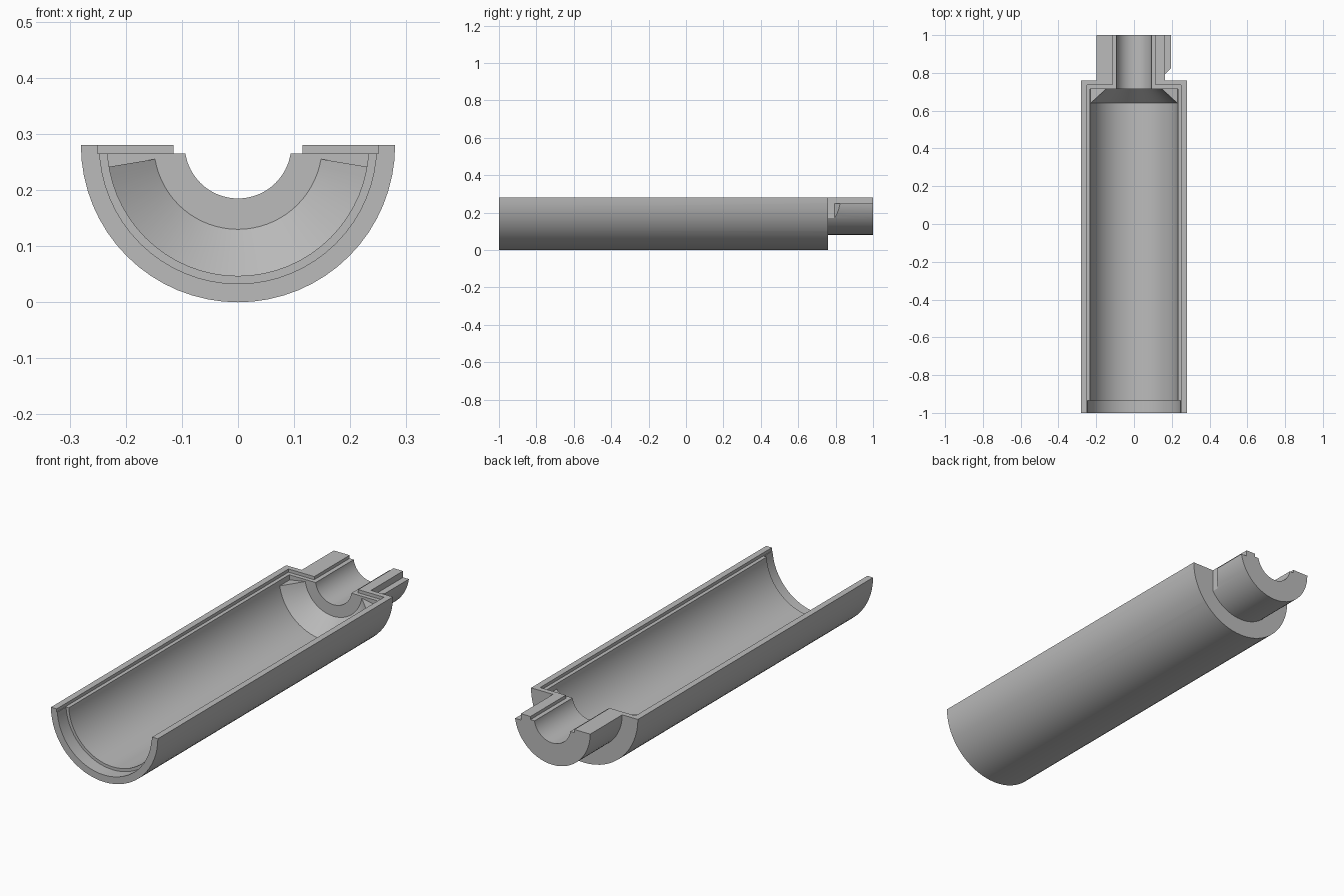
import bpy
import bmesh
from math import cos, sin, radians

AXIS_Z = 0.28   # height of the shell's centre line
SEGMENTS = 32   # facets in a half turn

cube = bpy.data.objects.get("Cube")
if cube:
    bpy.data.objects.remove(cube, do_unlink=True)

grey = bpy.data.materials.new("plain grey")
grey.use_nodes = True
colour = (0.5, 0.5, 0.5, 1)
grey.diffuse_color = colour
grey.node_tree.nodes["Principled BSDF"].inputs["Base Color"].default_value = colour


def finish(name, bm):
    bmesh.ops.recalc_face_normals(bm, faces=bm.faces)
    mesh = bpy.data.meshes.new(name)
    bm.to_mesh(mesh)
    bm.free()
    mesh.materials.append(grey)
    obj = bpy.data.objects.new(name, mesh)
    bpy.context.collection.objects.link(obj)
    return obj


def trough(name, profile, start=0):
    """Sweep a closed (radius, y) profile under the centre line."""
    bm = bmesh.new()
    rings = []
    for i in range(SEGMENTS + 1):
        a = radians(start + (180 - 2 * start) * i / SEGMENTS)
        rings.append([bm.verts.new((r * cos(a), y, AXIS_Z - r * sin(a)))
                      for r, y in profile])
    n = len(profile)
    for ring, following in zip(rings, rings[1:]):
        for j in range(n):
            k = (j + 1) % n
            bm.faces.new((ring[j], ring[k], following[k], following[j]))
    bm.faces.new(rings[0])
    bm.faces.new(rings[-1])
    return finish(name, bm)


def prism(name, outline, bottom, top=0.4):
    """Extrude an (x, y) outline upwards."""
    bm = bmesh.new()
    face = bm.faces.new([bm.verts.new((x, y, bottom)) for x, y in outline])
    extruded = bmesh.ops.extrude_face_region(bm, geom=[face])["geom"]
    bmesh.ops.translate(bm, vec=(0, 0, top - bottom),
                        verts=[v for v in extruded if isinstance(v, bmesh.types.BMVert)])
    return finish(name, bm)


def rectangle(x0, x1, y0, y1):
    return [(x0, y0), (x1, y0), (x1, y1), (x0, y1)]


def select_only(obj):
    bpy.ops.object.select_all(action="DESELECT")
    obj.select_set(True)
    bpy.context.view_layer.objects.active = obj


def cut(obj, cutter):
    cutter.hide_render = True
    mod = obj.modifiers.new("cut", "BOOLEAN")
    mod.operation = "DIFFERENCE"
    mod.solver = "EXACT"
    mod.object = cutter
    select_only(obj)
    bpy.ops.object.modifier_apply(modifier=mod.name)
    bpy.data.objects.remove(cutter, do_unlink=True)


# Half shell with its neck, bore and wider mouth
shell = trough("half_shell", [
    (0.28, -1), (0.28, 0.76), (0.198, 0.76), (0.198, 1), (0.095, 1),
    (0.095, 0.715), (0.233, 0.715), (0.233, -0.935), (0.247, -0.935), (0.247, -1)])

# Stepped joint along the body and the neck
cut(shell, prism("body_step", rectangle(-0.25, 0.25, -1.1, 0.735), 0.265))
cut(shell, prism("neck_step", rectangle(-0.115, 0.115, 0.7, 1.1), 0.265))

# Ledge and slanted locking notch on one side of the neck
cut(shell, prism("neck_ledge", rectangle(0.165, 0.3, 0.76, 1.1), 0.25))
cut(shell, prism("neck_notch", [(0.165, 0.76), (0.3, 0.76), (0.3, 0.928), (0.165, 0.793)], 0.1))

# Tapered filler at the closed end of the cavity
taper = trough("inner_taper", [
    (0.236, 0.637), (0.15, 0.715), (0.15, 0.72), (0.24, 0.72), (0.24, 0.637)], start=9.5)

for part in (shell, taper):
    select_only(part)
    bpy.ops.object.shade_smooth_by_angle(angle=radians(25))
